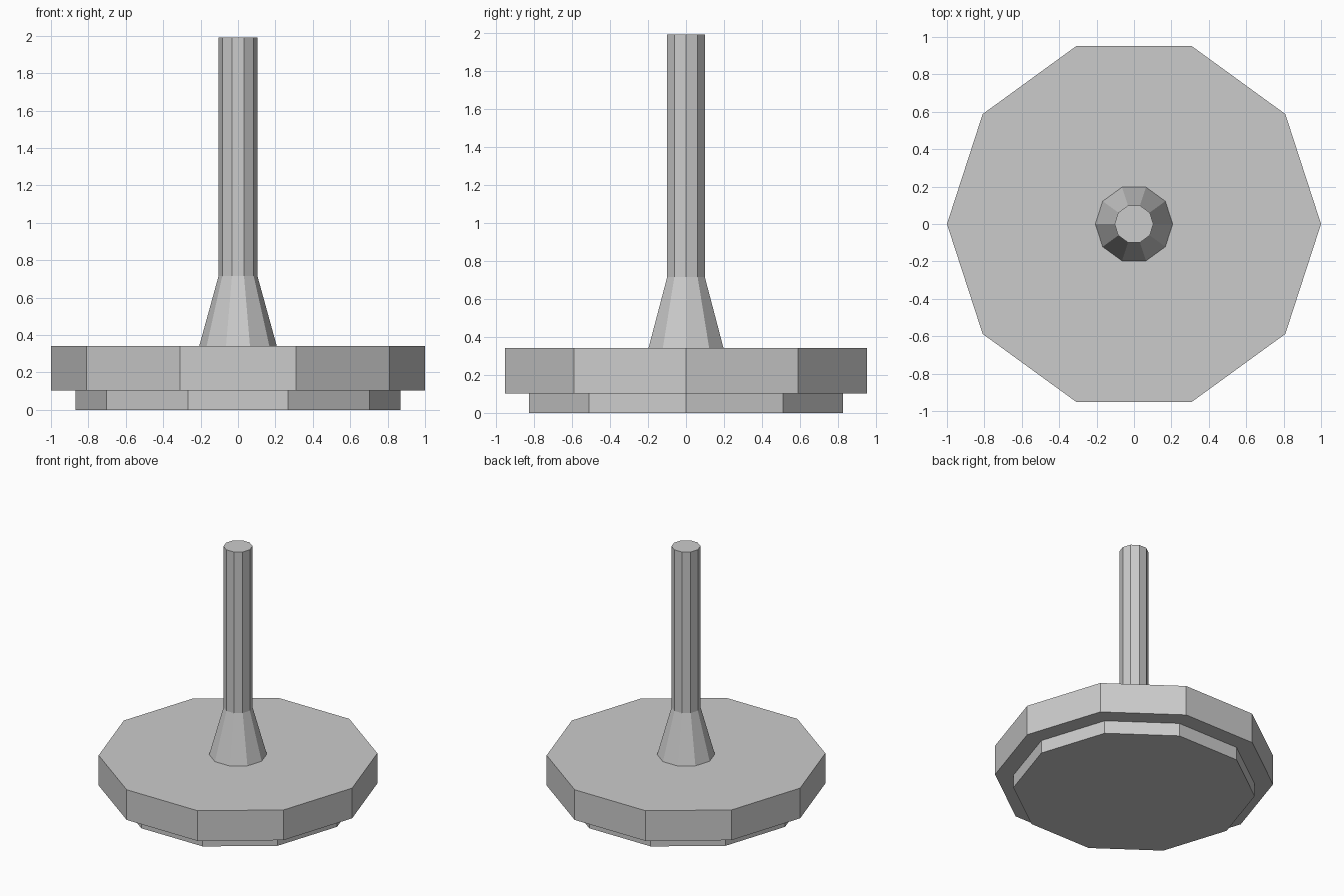
import bpy, bmesh
from math import cos, sin, tau

if "Cube" in bpy.data.objects:
    bpy.data.objects.remove(bpy.data.objects["Cube"])

SIDES = 10


def lathe(name, profile, cap_bottom=False, cap_top=False):
    """Spin a bottom-to-top (radius, z) profile into a flat-faced ten-sided part."""
    bm = bmesh.new()
    rings = [[bm.verts.new((r * cos(tau * i / SIDES), r * sin(tau * i / SIDES), z))
              for i in range(SIDES)] for r, z in profile]
    for low, high in zip(rings, rings[1:]):
        for i in range(SIDES):
            j = (i + 1) % SIDES
            bm.faces.new((low[i], low[j], high[j], high[i]))
    if cap_bottom:
        bm.faces.new(rings[0][::-1])
    if cap_top:
        bm.faces.new(rings[-1])
    mesh = bpy.data.meshes.new(name)
    bm.to_mesh(mesh)
    bm.free()
    obj = bpy.data.objects.new(name, mesh)
    bpy.context.collection.objects.link(obj)
    return obj


COLLAR_R, DISC_TOP = 0.207, 0.342

# Stepped disc: narrow foot below, wide rim above, open where the stem meets it
lathe("base_disc", [(0.868, 0), (0.868, 0.103), (1, 0.103), (1, DISC_TOP),
                    (COLLAR_R, DISC_TOP)], cap_bottom=True)

# Tapered collar running into the straight shaft
lathe("stem", [(COLLAR_R, DISC_TOP), (0.104, 0.715), (0.104, 1.99)], cap_top=True)
